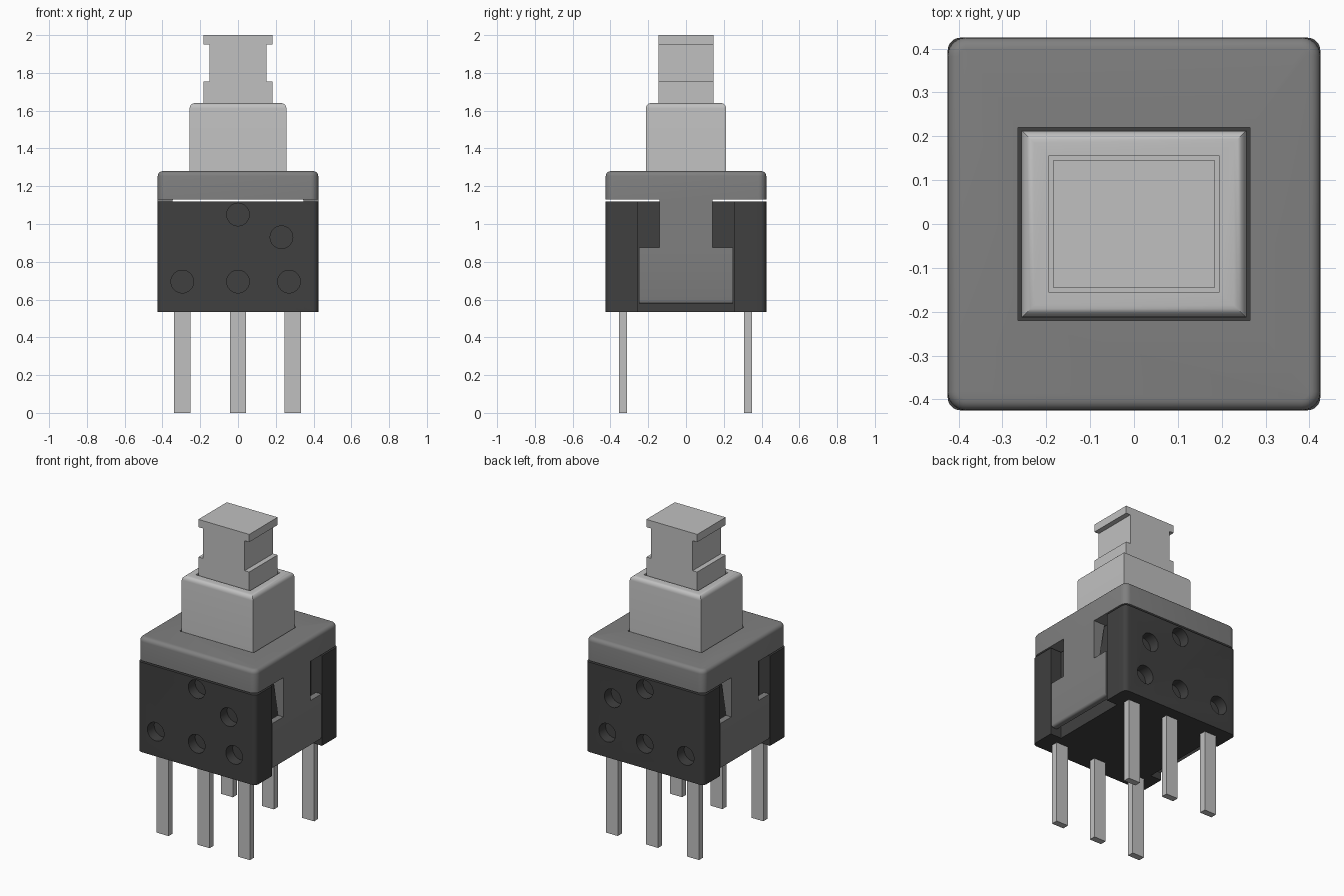
import bpy, bmesh, math
from mathutils import Matrix, Vector

cube = bpy.data.objects.get("Cube")
if cube:
    bpy.data.objects.remove(cube, do_unlink=True)


def material(name, value):
    m = bpy.data.materials.new(name)
    m.use_nodes = True
    m.diffuse_color = (value, value, value, 1)
    bsdf = next(n for n in m.node_tree.nodes if n.type == 'BSDF_PRINCIPLED')
    bsdf.inputs["Base Color"].default_value = (value, value, value, 1)
    return m


DARK = material("dark grey plastic", 0.051)
MID = material("mid grey plastic", 0.216)
LIGHT = material("light grey", 0.527)


def finish(name, bm, mat):
    bmesh.ops.recalc_face_normals(bm, faces=bm.faces)
    me = bpy.data.meshes.new(name)
    bm.to_mesh(me)
    bm.free()
    ob = bpy.data.objects.new(name, me)
    bpy.context.collection.objects.link(ob)
    me.materials.append(mat)
    return ob


def box(name, lo, hi, mat, corner=0, top=0):
    """Box from two corners, with rounded upright edges and top rim."""
    lo, hi = Vector(lo), Vector(hi)
    bm = bmesh.new()
    bmesh.ops.create_cube(bm, size=1)
    for v in bm.verts:
        v.co = Vector((lo[i] + (v.co[i] + 0.5) * (hi[i] - lo[i]) for i in range(3)))
    if corner:
        edges = [e for e in bm.edges if abs(e.verts[0].co.z - e.verts[1].co.z) > 1e-4]
        bmesh.ops.bevel(bm, geom=edges, offset=corner, segments=6, profile=0.5, affect='EDGES')
    if top:
        edges = [e for e in bm.edges if all(abs(v.co.z - hi.z) < 1e-4 for v in e.verts)]
        bmesh.ops.bevel(bm, geom=edges, offset=top, segments=5, profile=0.5, affect='EDGES')
    return finish(name, bm, mat)


def prism(name, points, axis, start, end, mat):
    """Extrude a 2D outline along x (points are y,z) or y (points are x,z)."""
    def place(p, d):
        return (d, p[0], p[1]) if axis == 'x' else (p[0], d, p[1])
    bm = bmesh.new()
    a = [bm.verts.new(place(p, start)) for p in points]
    b = [bm.verts.new(place(p, end)) for p in points]
    bm.faces.new(a)
    bm.faces.new(b)
    n = len(points)
    for i in range(n):
        bm.faces.new((a[i], a[(i + 1) % n], b[(i + 1) % n], b[i]))
    return finish(name, bm, mat)


def activate(ob):
    bpy.ops.object.select_all(action='DESELECT')
    ob.select_set(True)
    bpy.context.view_layer.objects.active = ob


def cut(ob, cutters):
    for c in cutters:
        activate(ob)
        mod = ob.modifiers.new("cut", 'BOOLEAN')
        mod.operation = 'DIFFERENCE'
        mod.solver = 'EXACT'
        mod.object = c
        bpy.ops.object.modifier_apply(modifier=mod.name)
        bpy.data.objects.remove(c, do_unlink=True)


def smooth(ob):
    activate(ob)
    bpy.ops.object.shade_smooth_by_angle(angle=math.radians(32))


def hole_cutter(x, y, z):
    bm = bmesh.new()
    bmesh.ops.create_cone(bm, cap_ends=True, segments=32, radius1=0.06, radius2=0.06,
                          depth=0.14,
                          matrix=Matrix.Translation((x, y, z)) @ Matrix.Rotation(math.pi / 2, 4, 'X'))
    return finish("hole_cutter", bm, DARK)


H = 0.425          # half width of the housing
BASE, RIM = 0.535, 1.12

# Housing with clip slots at the sides and round holes front and back
body = box("housing", (-H, -H, BASE), (H, H, RIM), DARK, corner=0.03)
cutters = [box("slot_cutter", (min(s * 0.345, s * 0.6), -0.257, 0.4),
               (max(s * 0.345, s * 0.6), 0.257, 1.3), DARK) for s in (-1, 1)]
for x, z in [(0, 1.05), (0.23, 0.93), (-0.295, 0.695), (0, 0.695), (0.27, 0.695)]:
    cutters += [hole_cutter(x, s * H, z) for s in (-1, 1)]
cut(body, cutters)
smooth(body)

# Cap with a rectangular opening
cap = box("cap", (-H, -H, 1.13), (H, H, 1.28), MID, corner=0.042, top=0.026)
cut(cap, [box("opening_cutter", (-0.265, -0.22, 1.0), (0.265, 0.22, 1.5), MID)])
smooth(cap)

# T-shaped side clips hanging from the cap, thinner towards the plate
SH, LOW = 0.875, 0.578
t_outline = [(-0.14, 1.13), (-0.14, SH), (-0.25, SH), (-0.25, LOW),
             (0.25, LOW), (0.25, SH), (0.14, SH), (0.14, 1.13)]
for s, side in ((1, "left"), (-1, "right")):
    clip = prism(side + "_clip", t_outline, 'x', s * 0.345, s * H, MID)
    bm = bmesh.new()
    bm.from_mesh(clip.data)
    for v in bm.verts:
        if abs(v.co.x) < 0.4 and v.co.z < 1:
            v.co.x = s * 0.385
    edges = [e for e in bm.edges
             if all(abs(v.co.x) > 0.42 and abs(v.co.z - LOW) < 1e-3 for v in e.verts)]
    bmesh.ops.bevel(bm, geom=edges, offset=0.015, segments=3, profile=0.5, affect='EDGES')
    bm.to_mesh(clip.data)
    bm.free()
    smooth(clip)

# Plunger with a socket for the stem
plunger = box("plunger", (-0.256, -0.213, 1.13), (0.256, 0.213, 1.64), LIGHT, top=0.028)
cut(plunger, [box("socket_cutter", (-0.195, -0.155, 1.35), (0.195, 0.155, 1.9), LIGHT)])
smooth(plunger)

# Stem with a groove on each side
half = [(0.183, 1.35), (0.183, 1.755), (0.15, 1.755), (0.15, 1.95), (0.183, 1.95), (0.183, 2.0)]
outline = half + [(-x, z) for x, z in reversed(half)]
prism("stem", outline, 'y', -0.146, 0.146, LIGHT)

# Contact pins in two rows
for row, y in (("front", -0.333), ("back", 0.328)):
    for i, x in enumerate((-0.295, 0, 0.29)):
        box(f"{row}_pin_{i + 1}", (x - 0.043, y - 0.021, 0), (x + 0.043, y + 0.021, BASE + 0.02), LIGHT)
